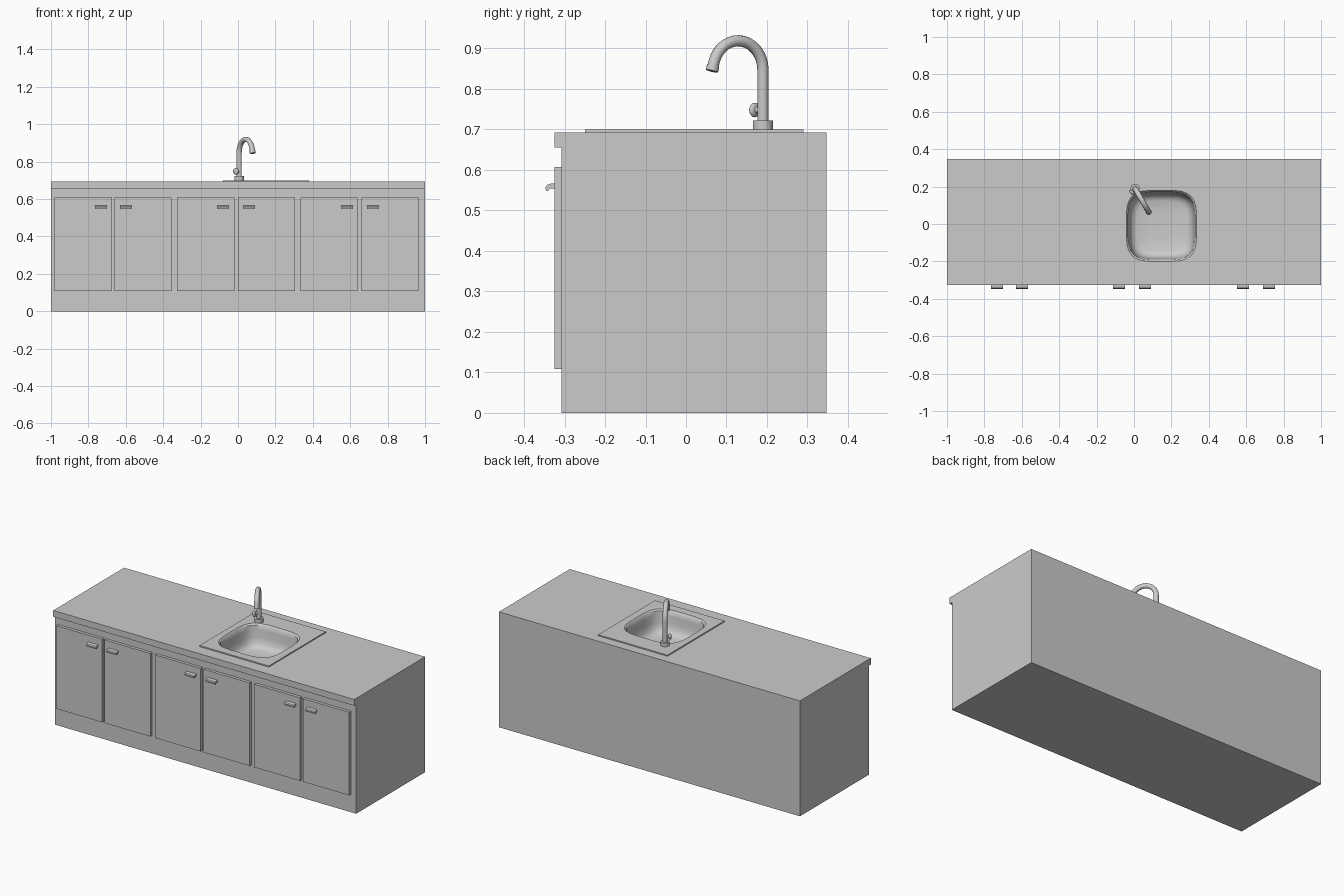
import bpy, bmesh
from math import sin, cos, pi, radians, copysign
from mathutils import Vector

if "Cube" in bpy.data.objects:
    bpy.data.objects.remove(bpy.data.objects["Cube"])


def mesh_object(name, verts, faces, fix_normals=True):
    me = bpy.data.meshes.new(name)
    me.from_pydata([tuple(v) for v in verts], [], faces)
    if fix_normals:
        bm = bmesh.new()
        bm.from_mesh(me)
        bmesh.ops.recalc_face_normals(bm, faces=bm.faces)
        bm.to_mesh(me)
        bm.free()
    ob = bpy.data.objects.new(name, me)
    bpy.context.collection.objects.link(ob)
    return ob


def activate(ob):
    bpy.ops.object.select_all(action='DESELECT')
    ob.select_set(True)
    bpy.context.view_layer.objects.active = ob


def smooth(ob, angle=40):
    activate(ob)
    bpy.ops.object.shade_smooth_by_angle(angle=radians(angle))


def prism(name, lower, upper):
    n = len(lower)
    faces = [tuple(range(n)), tuple(range(n, 2 * n))]
    faces += [(i, (i + 1) % n, n + (i + 1) % n, n + i) for i in range(n)]
    return mesh_object(name, list(lower) + list(upper), faces)


def box(name, x0, x1, y0, y1, z0, z1):
    base = [(x0, y0), (x1, y0), (x1, y1), (x0, y1)]
    return prism(name, [(x, y, z0) for x, y in base], [(x, y, z1) for x, y in base])


def cylinder(name, start, end, r, sides=24):
    start, end = Vector(start), Vector(end)
    axis = end - start
    bpy.ops.mesh.primitive_cylinder_add(vertices=sides, radius=r, depth=axis.length,
                                        location=(start + end) / 2)
    ob = bpy.context.object
    ob.name = name
    ob.rotation_euler = axis.to_track_quat('Z', 'Y').to_euler()
    smooth(ob)
    return ob


# Cabinet carcass (open under the worktop) and worktop
carcass = box("cabinet_carcass", -1, 1, -0.307, 0.347, 0, 0.655)
bm = bmesh.new()
bm.from_mesh(carcass.data)
top = [f for f in bm.faces if f.normal.z > 0.9]
bmesh.ops.delete(bm, geom=top, context='FACES_ONLY')
bm.to_mesh(carcass.data)
bm.free()
worktop = box("worktop", -1, 1, -0.325, 0.347, 0.655, 0.693)

# Sink plate
plate = box("sink_plate", -0.08, 0.38, -0.25, 0.29, 0.693, 0.70)

# Rounded-square basin outline
CX, CY, N = 0.147, -0.01, 28


def outline(scale, z, n=3.8):
    pts = []
    for i in range(N):
        a = 2 * pi * (i + 0.5) / N
        c, s = cos(a), sin(a)
        pts.append((CX + 0.189 * scale * copysign(abs(c) ** (2 / n), c),
                    CY + 0.191 * scale * copysign(abs(s) ** (2 / n), s), z))
    return pts


# Cut the opening through plate and worktop
cutter = prism("opening_cutter", outline(1, 0.6), outline(1, 0.8))
cutter.hide_render = True
for ob in (worktop, plate):
    mod = ob.modifiers.new("opening", 'BOOLEAN')
    mod.operation = 'DIFFERENCE'
    mod.object = cutter
    activate(ob)
    bpy.ops.object.modifier_apply(modifier=mod.name)
bpy.data.objects.remove(cutter)

# Basin shell
profile = [(1, 0.70), (0.955, 0.692), (0.935, 0.665), (0.915, 0.625), (0.88, 0.595),
           (0.81, 0.575), (0.70, 0.567), (0.35, 0.563)]
verts = [p for s, z in profile for p in outline(s, z)]
faces = [(k * N + i, k * N + (i + 1) % N, (k + 1) * N + (i + 1) % N, (k + 1) * N + i)
         for k in range(len(profile) - 1) for i in range(N)]
faces.append(tuple(range((len(profile) - 1) * N, len(profile) * N)))
smooth(mesh_object("sink_basin", verts, faces, fix_normals=False))

# Doors in pairs, each with a hooked pull near the meeting edge
HOOK = [(-0.325, 0.566), (-0.335, 0.566), (-0.343, 0.563), (-0.347, 0.557),
        (-0.346, 0.548), (-0.341, 0.549), (-0.335, 0.554), (-0.325, 0.554)]
DOORS = [(-0.98, -0.765), (-0.66, -0.63), (-0.325, -0.112),
         (0.0, 0.027), (0.335, 0.55), (0.66, 0.69)]
for i, (x, hx) in enumerate(DOORS, 1):
    box(f"door_{i}", x, x + 0.305, -0.325, -0.307, 0.108, 0.607)
    smooth(prism(f"door_pull_{i}", [(hx, y, z) for y, z in HOOK],
                 [(hx + 0.064, y, z) for y, z in HOOK]), 35)

# Tap: gooseneck spout swung towards the basin
base = Vector((0.006, 0.19, 0))
swing = Vector((0.5, -0.866, 0))
R, ZC = 0.071, 0.848


def at(d, z):
    return base + swing * d + Vector((0, 0, z))


path = [at(0, 0.715), at(0, 0.79)]
path += [at(R - R * cos(radians(a)), ZC + R * sin(radians(a))) for a in range(0, 166, 11)]
tip_dir = (swing * sin(radians(15)) + Vector((0, 0, -cos(radians(15)))))
path.append(path[-1] + tip_dir * 0.018)

cu = bpy.data.curves.new("tap_spout", 'CURVE')
cu.dimensions = '3D'
cu.bevel_depth = 0.014
cu.bevel_resolution = 4
cu.use_fill_caps = True
sp = cu.splines.new('POLY')
sp.points.add(len(path) - 1)
for p, co in zip(sp.points, path):
    p.co = (*co, 1)
spout = bpy.data.objects.new("tap_spout", cu)
bpy.context.collection.objects.link(spout)
activate(spout)
bpy.ops.object.convert(target='MESH')
smooth(bpy.context.object)

cylinder("tap_nozzle", path[-1] - tip_dir * 0.009, path[-1] + tip_dir * 0.005, 0.0155)
cylinder("tap_base", at(0, 0.70), at(0, 0.722), 0.025)

# Tap control knob
side = Vector((-0.65, -0.76, 0))
hub = at(0, 0.748)
cylinder("tap_knob_stem", hub, hub + side * 0.024, 0.009, 16)
bpy.ops.mesh.primitive_uv_sphere_add(segments=20, ring_count=12, radius=0.018,
                                     location=hub + side * 0.027)
knob = bpy.context.object
knob.name = "tap_knob"
knob.scale = (1, 1, 0.5)
knob.rotation_euler = side.to_track_quat('Z', 'Y').to_euler()
smooth(knob)
